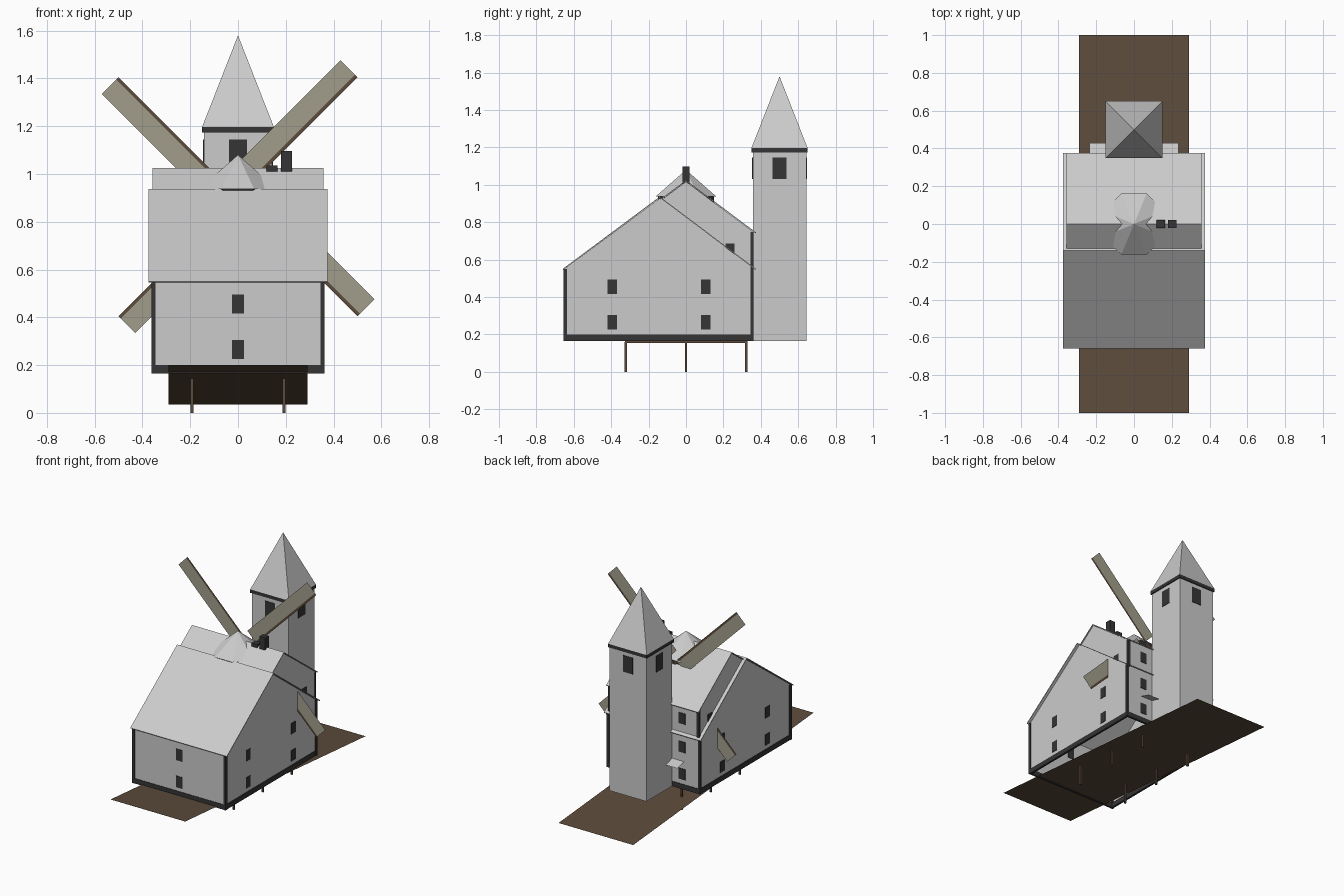
import bpy, math
from mathutils import Vector

if "Cube" in bpy.data.objects:
    bpy.data.objects.remove(bpy.data.objects["Cube"])


def material(name, color):
    m = bpy.data.materials.new(name)
    m.diffuse_color = (*color, 1)
    m.use_nodes = True
    m.node_tree.nodes["Principled BSDF"].inputs["Base Color"].default_value = m.diffuse_color
    return m


DARK = material("dark_timber", (0.035, 0.035, 0.035))
BROWN = material("brown_wood", (0.11, 0.07, 0.045))
CLOTH = material("sail_cloth", (0.36, 0.34, 0.26))


def mesh(name, verts, faces, mat=None):
    me = bpy.data.meshes.new(name)
    me.from_pydata(verts, [], faces)
    me.update()
    ob = bpy.data.objects.new(name, me)
    bpy.context.collection.objects.link(ob)
    if mat:
        me.materials.append(mat)
    return ob


def box(name, x0, x1, y0, y1, z0, z1, mat=None):
    v = [(x, y, z) for z in (z0, z1) for x, y in ((x0, y0), (x1, y0), (x1, y1), (x0, y1))]
    f = [(3, 2, 1, 0), (4, 5, 6, 7)] + [(i, (i + 1) % 4, (i + 1) % 4 + 4, i + 4) for i in range(4)]
    return mesh(name, v, f, mat)


def house(name, profile, hw):
    # gabled walls: a (y, z) profile swept across x, open underneath
    n = len(profile)
    v = [(s * hw, y, z) for s in (-1, 1) for y, z in profile]
    f = [tuple(range(n)), tuple(reversed(range(n, 2 * n)))]
    f += [(i, i + n, i + n + 1, i + 1) for i in range(n - 1)]
    return mesh(name, v, f)


def roof(name, path, hw):
    # thin roof sheet following a (y, z) path
    n = len(path)
    v = [(s * hw, y, z) for s in (-1, 1) for y, z in path]
    ob = mesh(name, v, [(i, i + n, i + n + 1, i + 1) for i in range(n - 1)])
    sol = ob.modifiers.new("thickness", "SOLIDIFY")
    sol.thickness, sol.offset = 0.006, -1
    return ob


def cone(name, sides, r1, r2, z0, z1, y=0, mat=None):
    bpy.ops.mesh.primitive_cone_add(vertices=sides, radius1=r1, radius2=r2, depth=z1 - z0,
                                    location=(0, y, (z0 + z1) / 2),
                                    rotation=(0, 0, math.pi / sides))
    ob = bpy.context.object
    ob.name = name
    if mat:
        ob.data.materials.append(mat)
    return ob


# Main house and the taller rear house with their roofs
B = 0.165
house("front_house_walls", [(-.65, B), (-.65, .55), (-.14, .928), (.355, .555), (.355, B)], .355)
house("rear_house_walls", [(-.13, .55), (-.13, .92), (0, 1.017), (.357, .75), (.357, B)], .351)
roof("front_house_roof", [(-.66, .55), (-.14, .937), (.375, .55)], .375)
roof("rear_house_roof", [(-.135, .925), (0, 1.025), (.375, .745)], .358)

# Timber frame: corner posts, base beams
for s, side in ((-1, "left"), (1, "right")):
    xa, xb = sorted((s * .345, s * .363))
    box(f"front_corner_post_{side}", xa, xb, -.655, -.637, B, .55, DARK)
    box(f"back_corner_post_{side}", xa, xb, .345, .361, B, .56, DARK)
    xa, xb = sorted((s * .335, s * .355))
    box(f"rear_upper_post_{side}", xa, xb, .345, .361, .55, .748, DARK)
    xa, xb = sorted((s * .345, s * .36))
    box(f"side_base_beam_{side}", xa, xb, -.65, .358, B, .2, DARK)
box("front_base_beam", -.36, .36, -.653, -.64, B, .2, DARK)
box("back_base_beam", -.36, .36, .345, .36, B, .2, DARK)

# House windows
T = 0.003
for z in (.265, .455):
    box("front_window", -.025, .025, -.65 - T, -.648, z - .04, z + .04, DARK)
    for s in (-1, 1):
        xa, xb = sorted((s * .353, s * (.355 + T)))
        for y in (-.395, .105):
            box("side_window", xa, xb, y - .025, y + .025, z - .038, z + .038, DARK)
for s in (-1, 1):
    xa, xb = sorted((s * .349, s * (.351 + T)))
    box("upper_side_window", xa, xb, .21, .26, .61, .685, DARK)
    for z in (.27, .46, .66):
        box("back_window", s * .22 - .025, s * .22 + .025, .355, .357 + T, z - .038, z + .038, DARK)

# Canopy over the back entrance
mesh("back_canopy", [(-.235, .357, .36), (.235, .357, .36), (.235, .43, .34), (-.235, .43, .34)],
     [(0, 1, 2, 3)])

# Square tower with cornice, spire and windows
TY = .5
box("tower", -.143, .143, TY - .143, TY + .143, B, 1.18)
box("tower_cornice", -.15, .15, TY - .15, TY + .15, 1.173, 1.197, DARK)
cone("tower_spire", 4, .15 * math.sqrt(2), 0, 1.197, 1.58, TY)
for s in (-1, 1):
    ya, yb = sorted((TY + s * .141, TY + s * .146))
    box("tower_window", -.038, .038, ya, yb, 1.03, 1.145, DARK)
    xa, xb = sorted((s * .141, s * .146))
    box("tower_window", xa, xb, TY - .038, TY + .038, 1.03, 1.145, DARK)

# Mill cap on its drum
cone("mill_drum", 8, .162, .162, .8, .938, mat=DARK)
cone("mill_cap", 8, .175, 0, .938, 1.08)

# Chimneys
box("short_chimney", .12, .165, -.02, .02, 1.0, 1.035, DARK)
box("tall_chimney", .18, .225, -.02, .02, 1.0, 1.097, DARK)

# Four flat sails turned around the hub
HUB = Vector((0, .155, .905))
for k in range(4):
    a = math.pi / 4 + k * math.pi / 2
    u = Vector((math.cos(a), 0, math.sin(a)))
    w = Vector((-math.sin(a), 0, math.cos(a)))

    def strip(name, r0, r1, w0, w1, mat):
        pts = [HUB + u * r + w * t for r, t in ((r0, w0), (r1, w0), (r1, w1), (r0, w1))]
        mesh(name, pts, [(0, 1, 2, 3)], mat)
    strip("sail_spar", 0, .707, 0, .014, BROWN)
    strip("sail_cloth", .05, .707, .014, .1, CLOTH)

# Sloping ground board, stilts and rails
mesh("ground_board", [(-.29, -1, .2), (.29, -1, .2), (.29, 1, .035), (-.29, 1, .035)],
     [(0, 1, 2, 3)], BROWN)
for x in (-.193, .193):
    box("stilt_rail", x - .006, x + .006, -.325, .33, .153, .166, BROWN)
    for y in (-.322, 0, .322):
        box("stilt", x - .006, x + .006, y - .006, y + .006, 0, .16, BROWN)
